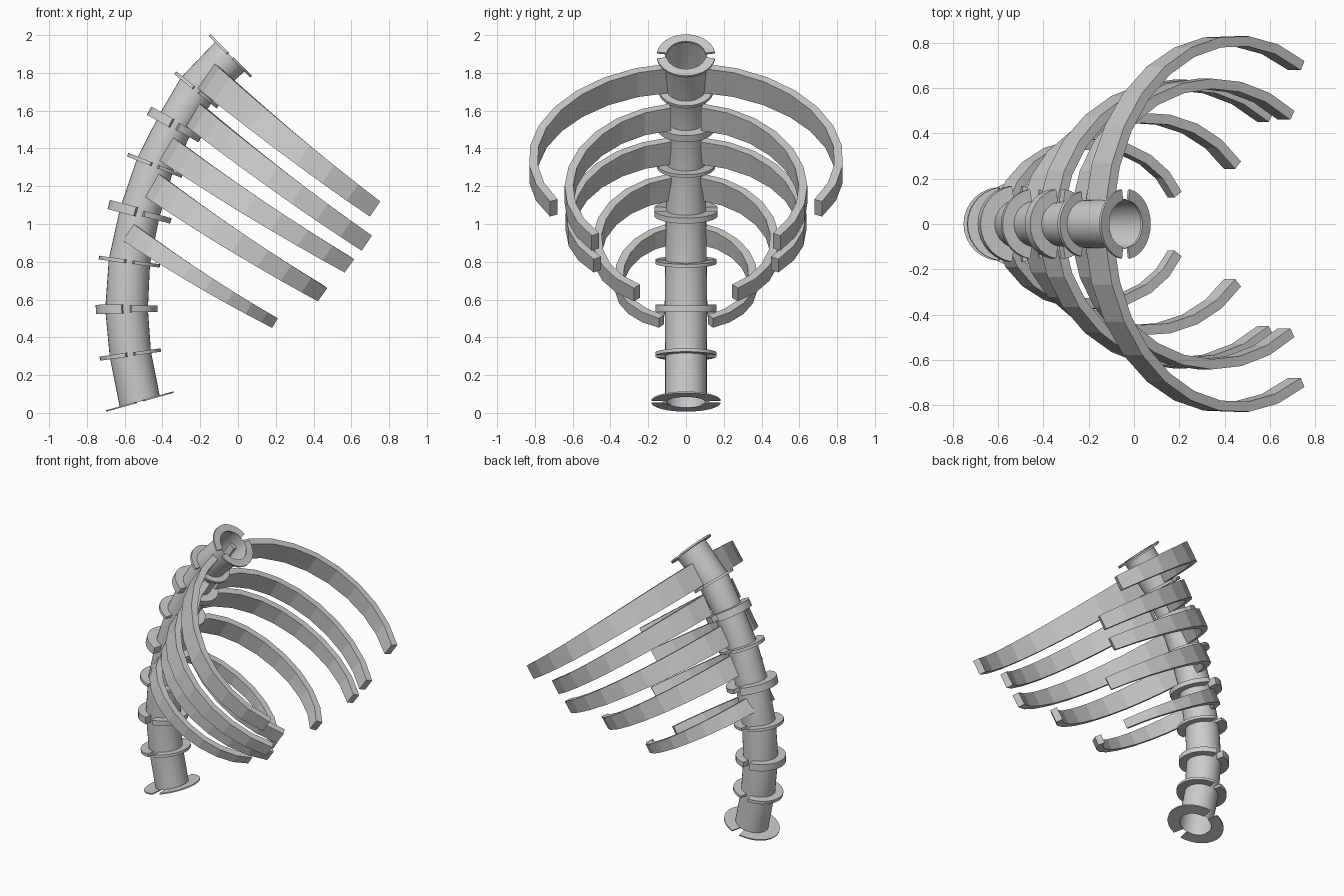
import bpy
from math import sin, cos, pi, sqrt, radians, acos
from mathutils import Vector

if "Cube" in bpy.data.objects:
    bpy.data.objects.remove(bpy.data.objects["Cube"])


def make(name, verts, faces, smooth=False):
    me = bpy.data.meshes.new(name)
    me.from_pydata([tuple(v) for v in verts], [], faces)
    ob = bpy.data.objects.new(name, me)
    bpy.context.collection.objects.link(ob)
    bpy.ops.object.select_all(action='DESELECT')
    ob.select_set(True)
    bpy.context.view_layer.objects.active = ob
    bpy.ops.object.mode_set(mode='EDIT')
    bpy.ops.mesh.select_all(action='SELECT')
    bpy.ops.mesh.normals_make_consistent(inside=False)
    bpy.ops.object.mode_set(mode='OBJECT')
    if smooth:
        bpy.ops.object.shade_smooth_by_angle(angle=radians(30))
    return ob


def box_sweep(name, sections, smooth=False):
    """Solid strip through a list of four-cornered sections."""
    verts = [v for s in sections for v in s]
    n = len(sections)
    faces = [(0, 1, 2, 3), tuple(4 * n - 4 + k for k in range(4))]
    for i in range(n - 1):
        for k in range(4):
            a, b = 4 * i + k, 4 * i + (k + 1) % 4
            faces.append((a, b, b + 4, a + 4))
    return make(name, verts, faces, smooth)


# Spine stations: x, z, tube radius, ring radius, back / front ring thickness
STATIONS = [
    (-.52, .06, .11, .185, .008, .008),
    (-.57, .31, .11, .163, .022, .018),
    (-.59, .55, .113, .163, .048, .035),
    (-.575, .80, .11, .163, .02, .018),
    (-.52, 1.06, .107, .17, .05, .03),
    (-.44, 1.31, .102, .155, .02, .018),
    (-.335, 1.525, .098, .155, .05, .04),
    (-.22, 1.71, .105, .145, .018, .018),
    (-.04, 1.89, .11, .155, .012, .012),
]
centres = [Vector((s[0], 0, s[1])) for s in STATIONS]
tangents = []
for i in range(len(STATIONS)):
    t = centres[min(i + 1, 8)] - centres[max(i - 1, 0)]
    tangents.append(t.normalized())
tangents[0] = Vector((-.28, 0, 1)).normalized()
Y = Vector((0, 1, 0))

# Hollow spine tube
SEG = 32
verts, faces = [], []
for i, s in enumerate(STATIONS):
    u = Y.cross(tangents[i])
    for k in range(SEG):
        a = 2 * pi * k / SEG
        verts.append(centres[i] + s[2] * (u * cos(a) + Y * sin(a)))
for i in range(len(STATIONS) - 1):
    for k in range(SEG):
        a, b = i * SEG + k, i * SEG + (k + 1) % SEG
        faces.append((a, b, b + SEG, a + SEG))
make("spine_tube", verts, faces, True)

# Split vertebra rings, one C-shaped half at the front and one at the back
for i, s in enumerate(STATIONS):
    c, t = centres[i], tangents[i]
    u = Y.cross(t)
    for label, base, thick in (("back", pi, s[4]), ("front", 0, s[5])):
        secs = []
        for k in range(15):
            a = base + radians(-81 + 162 * k / 14)
            d = u * cos(a) + Y * sin(a)
            h = t * thick / 2
            ri, ro = s[2] - .006, s[3]
            secs.append([c + d * ri - h, c + d * ro - h, c + d * ro + h, c + d * ri + h])
        box_sweep(f"ring_{label}_{i + 1}", secs, True)

# Ribs: upper / lower start, upper / lower end (x, z), widest y, end y
RIBS = [
    ((-.11, 1.84), (-.20, 1.71), (.745, 1.125), (.69, 1.045), .81, .70),
    ((-.19, 1.63), (-.26, 1.51), (.70, .945), (.645, .865), .62, .48),
    ((-.33, 1.45), (-.405, 1.33), (.605, .82), (.555, .75), .615, .47),
    ((-.41, 1.26), (-.485, 1.14), (.46, .67), (.41, .60), .47, .26),
    ((-.55, 1.0), (-.605, .91), (.195, .51), (.165, .46), .355, .13),
]
N, THICK = 9, .045
for j, (us, ls, ue, le, ymax, yend) in enumerate(RIBS):
    us, ls, ue, le = (Vector((p[0], 0, p[1])) for p in (us, ls, ue, le))
    tm = 1 / (1 + sqrt(1 - (yend / ymax) ** 2))
    a0, a1 = .085 / ymax, acos(1 - 1 / tm)
    for side, name in ((1, "left"), (-1, "right")):
        ups, lows = [], []
        for k in range(N + 1):
            a = a0 + (a1 - a0) * k / N
            f = tm * (1 - cos(a))
            off = Y * side * ymax * sin(a) - Vector((0, 0, .06 * f * (1 - f)))
            ups.append(us.lerp(ue, f) + off)
            lows.append(ls.lerp(le, f) + off)
        secs = []
        for k in range(N + 1):
            tan = lows[min(k + 1, N)] - lows[max(k - 1, 0)]
            n = tan.cross(ups[k] - lows[k]).normalized() * THICK / 2
            secs.append([lows[k] - n, lows[k] + n, ups[k] + n, ups[k] - n])
        box_sweep(f"rib_{name}_{j + 1}", secs)
